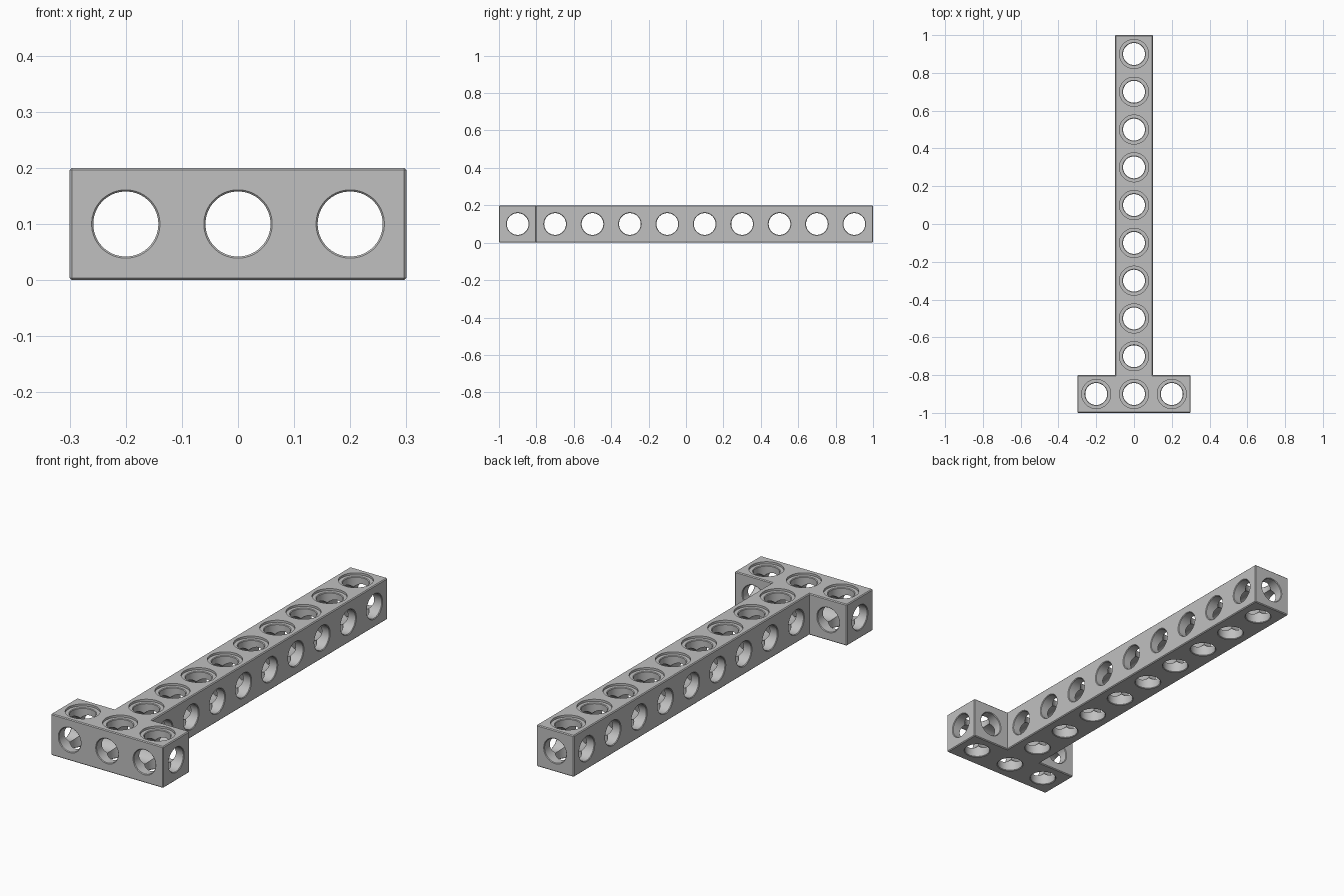
import bpy, bmesh, math
from mathutils import Matrix, Vector

cube = bpy.data.objects.get("Cube")
if cube:
    bpy.data.objects.remove(cube, do_unlink=True)

HALF = 0.1        # half the beam thickness
BORE = 0.058      # bore radius
RIM = 0.003       # chamfer at each bore mouth
SIDES = 48

grey = bpy.data.materials.new("light grey")
grey.use_nodes = True
colour = (0.53, 0.53, 0.53, 1)
grey.diffuse_color = colour
grey.node_tree.nodes["Principled BSDF"].inputs["Base Color"].default_value = colour


def make_object(name, bm):
    bmesh.ops.recalc_face_normals(bm, faces=bm.faces)
    mesh = bpy.data.meshes.new(name)
    bm.to_mesh(mesh)
    bm.free()
    mesh.materials.append(grey)
    obj = bpy.data.objects.new(name, mesh)
    bpy.context.collection.objects.link(obj)
    return obj


def lathe(name, profile, centre, axis):
    """Closed turned solid from (radius, height) pairs along an axis."""
    bm = bmesh.new()
    turn = Vector((0, 0, 1)).rotation_difference(Vector(axis)).to_matrix().to_4x4()
    place = Matrix.Translation(centre) @ turn
    rings = []
    for r, h in profile:
        angles = [math.tau * (i + 0.5) / SIDES for i in range(SIDES)]
        rings.append([bm.verts.new(place @ Vector((r * math.cos(a), r * math.sin(a), h)))
                      for a in angles])
    for low, high in zip(rings, rings[1:]):
        for i in range(SIDES):
            j = (i + 1) % SIDES
            bm.faces.new((low[i], low[j], high[j], high[i]))
    bm.faces.new(rings[0][::-1])
    bm.faces.new(rings[-1])
    return make_object(name, bm)


def cut(body, cutter):
    cutter.hide_render = True
    mod = body.modifiers.new("bore", 'BOOLEAN')
    mod.operation = 'DIFFERENCE'
    mod.solver = 'MANIFOLD'
    mod.object = cutter
    bpy.context.view_layer.objects.active = body
    bpy.ops.object.modifier_apply(modifier=mod.name)
    bpy.data.objects.remove(cutter, do_unlink=True)


def bore(body, centre, axis, reach):
    """Through hole with a chamfered mouth at both ends."""
    over = 0.01
    half = [(BORE, reach - RIM), (BORE + RIM + over, reach + over)]
    profile = [(r, -h) for r, h in reversed(half)] + half
    cut(body, lathe("bore_cutter", profile, centre, axis))


def top_bore(body, x, y):
    """Vertical hole with a shallow round seat in the top face."""
    over, seat = 0.01, 0.01
    floor = HALF - seat
    profile = [(BORE + RIM + over, -HALF - over), (BORE, -HALF + RIM),
               (BORE, floor - RIM), (BORE + RIM, floor),
               (0.077, floor), (0.077, HALF + over)]
    cut(body, lathe("seat_cutter", profile, (x, y, HALF), (0, 0, 1)))


# T-shaped beam with lightly chamfered outer edges
right = [(0.3, -1), (0.3, -0.8), (0.1, -0.8), (0.1, 1)]
outline = right + [(-x, y) for x, y in reversed(right)]
bm = bmesh.new()
base = bm.faces.new([bm.verts.new((x, y, 0)) for x, y in outline])
grown = bmesh.ops.extrude_face_region(bm, geom=[base])["geom"]
bmesh.ops.translate(bm, vec=(0, 0, 2 * HALF),
                    verts=[v for v in grown if isinstance(v, bmesh.types.BMVert)])
bmesh.ops.recalc_face_normals(bm, faces=bm.faces)
bmesh.ops.bevel(bm, geom=[e for e in bm.edges if e.is_convex], offset=0.004,
                segments=1, affect='EDGES', clamp_overlap=True)
beam = make_object("t_beam", bm)

# Cross holes and top holes along the stem
for i in range(9):
    y = -0.7 + 0.2 * i
    bore(beam, (0, y, HALF), (1, 0, 0), HALF)
    top_bore(beam, 0, y)

# Holes through the crossbar
bore(beam, (0, -0.9, HALF), (1, 0, 0), 0.3)
for x in (-0.2, 0, 0.2):
    top_bore(beam, x, -0.9)
for x in (-0.2, 0.2):
    bore(beam, (x, -0.9, HALF), (0, 1, 0), HALF)

# Long hole down the whole stem
bore(beam, (0, 0, HALF), (0, 1, 0), 1)

bpy.ops.object.select_all(action='DESELECT')
beam.select_set(True)
bpy.context.view_layer.objects.active = beam
bpy.ops.object.shade_smooth_by_angle(angle=math.radians(30))
